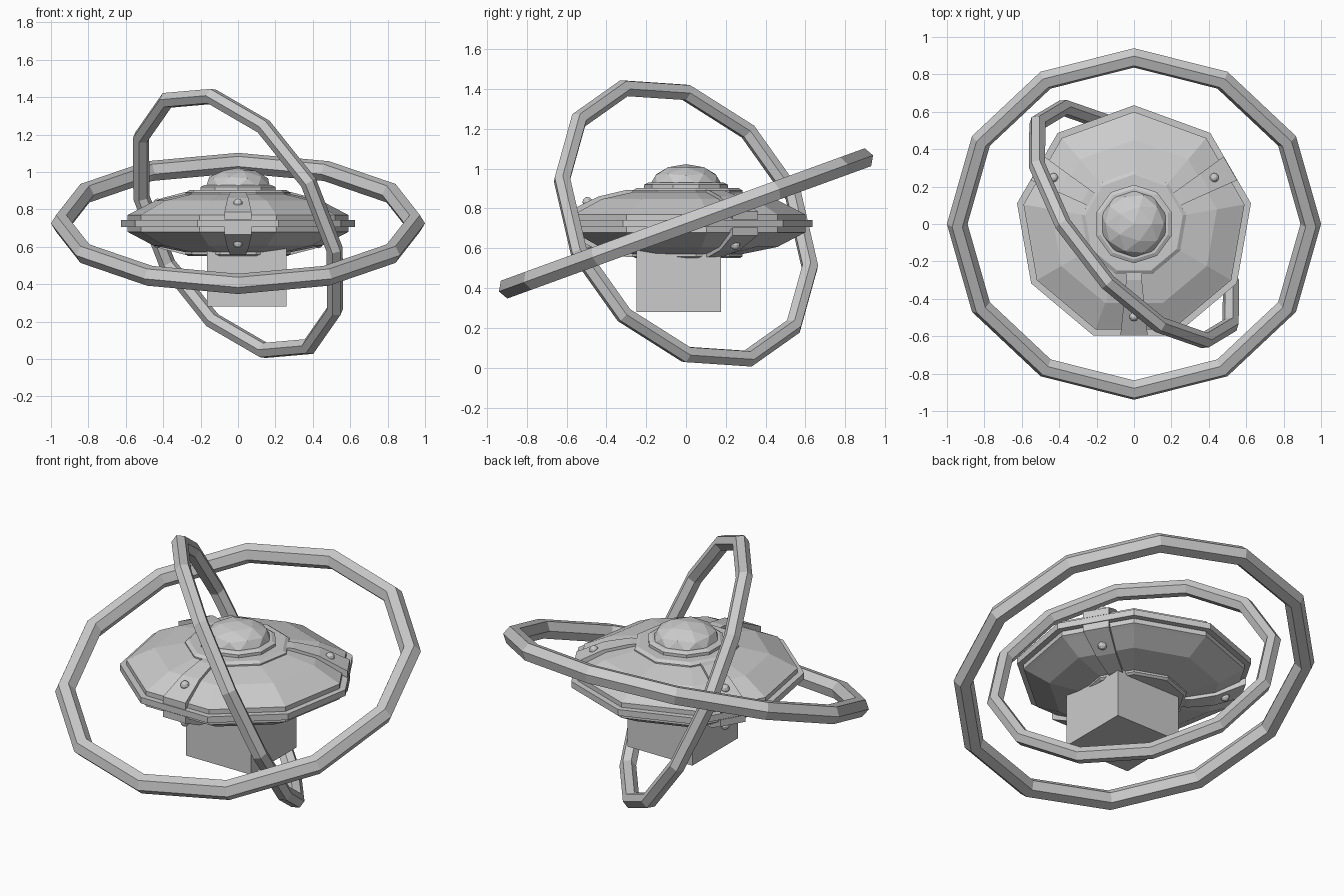
import bpy, bmesh
from math import radians, cos, sin, pi
from mathutils import Matrix

if "Cube" in bpy.data.objects:
    bpy.data.objects.remove(bpy.data.objects["Cube"])

ZC = 0.725      # centre height of the saucer and rings


def finish(bm, name):
    bmesh.ops.recalc_face_normals(bm, faces=bm.faces[:])
    me = bpy.data.meshes.new(name)
    bm.to_mesh(me)
    bm.free()
    ob = bpy.data.objects.new(name, me)
    bpy.context.collection.objects.link(ob)
    return ob


def lathe(name, profile, sides=9):
    """Closed solid from (radius, z offset) points, one corner towards +y."""
    bm = bmesh.new()
    loops = []
    for r, z in profile:
        loops.append([bm.verts.new((r * cos(pi / 2 + 2 * pi * i / sides),
                                    r * sin(pi / 2 + 2 * pi * i / sides), ZC + z))
                      for i in range(sides)])
    for a, b in zip(loops, loops[1:]):
        for i in range(sides):
            j = (i + 1) % sides
            bm.faces.new((a[i], a[j], b[j], b[i]))
    bm.faces.new(loops[0])
    bm.faces.new(loops[-1])
    return finish(bm, name)


def ring(name, major, minor, rot):
    bpy.ops.mesh.primitive_torus_add(major_segments=12, minor_segments=6,
                                     major_radius=major, minor_radius=minor,
                                     location=(0, 0, ZC),
                                     rotation=[radians(a) for a in rot])
    bpy.context.object.name = name


def strap(name, angle, side):
    """Tapered strap lying along the hull, above (side=1) or below (side=-1)."""
    rows = [(0.18, 0.17, 0.033), (0.30, 0.168, 0.042),
            (0.44, 0.135, 0.056), (0.595, 0.06, 0.073)]
    bm = bmesh.new()
    loops = []
    for r, z, w in rows:
        pts = [(-w, z), (w, z), (w, z - 0.04), (-w, z - 0.04)]
        loops.append([bm.verts.new((r, y, side * h)) for y, h in pts])
    for a, b in zip(loops, loops[1:]):
        for i in range(4):
            j = (i + 1) % 4
            bm.faces.new((a[i], a[j], b[j], b[i]))
    bm.faces.new(loops[0])
    bm.faces.new(loops[-1])
    ob = finish(bm, name)
    ob.matrix_world = Matrix.Translation((0, 0, ZC)) @ Matrix.Rotation(angle, 4, 'Z')


# Gyroscope rings
ring("outer_ring", 0.945, 0.055, (20, 0, 0))
ring("inner_ring", 0.76, 0.045, (-35, 60, 0))

# Saucer hull and rim plate
lathe("hull", [(0.28, -0.155), (0.46, -0.118), (0.58, -0.055), (0.60, -0.045),
               (0.60, 0.045), (0.58, 0.055), (0.45, 0.122), (0.28, 0.158)])
lathe("rim_plate", [(0.635, -0.018), (0.635, 0.018)])

# Stepped discs on top and underneath
lathe("top_disc", [(0.285, 0.13), (0.285, 0.165), (0.265, 0.178)])
lathe("dome_collar", [(0.21, 0.16), (0.21, 0.195), (0.19, 0.205)], 10)
lathe("bottom_disc", [(0.27, -0.175), (0.285, -0.165), (0.285, -0.13)])

# Faceted dome
bpy.ops.mesh.primitive_ico_sphere_add(subdivisions=2, radius=0.18,
                                      location=(0, 0, 0.92))
bpy.context.object.name = "dome"
bpy.context.object.scale = (1, 1, 0.57)

# Box under the hull
bpy.ops.mesh.primitive_cube_add(size=0.425, location=(0.048, -0.037, 0.4925))
bpy.context.object.name = "lower_box"

# Three clamps: straps above and below, each with a round stud
for k, deg in enumerate((-90, 30, 150)):
    a = radians(deg)
    for side, label in ((1, "upper"), (-1, "lower")):
        strap(f"{label}_strap_{k}", a, side)
        bpy.ops.mesh.primitive_uv_sphere_add(
            segments=10, ring_count=6, radius=0.025,
            location=(0.495 * cos(a), 0.495 * sin(a), ZC + side * 0.108))
        bpy.context.object.name = f"{label}_stud_{k}"
